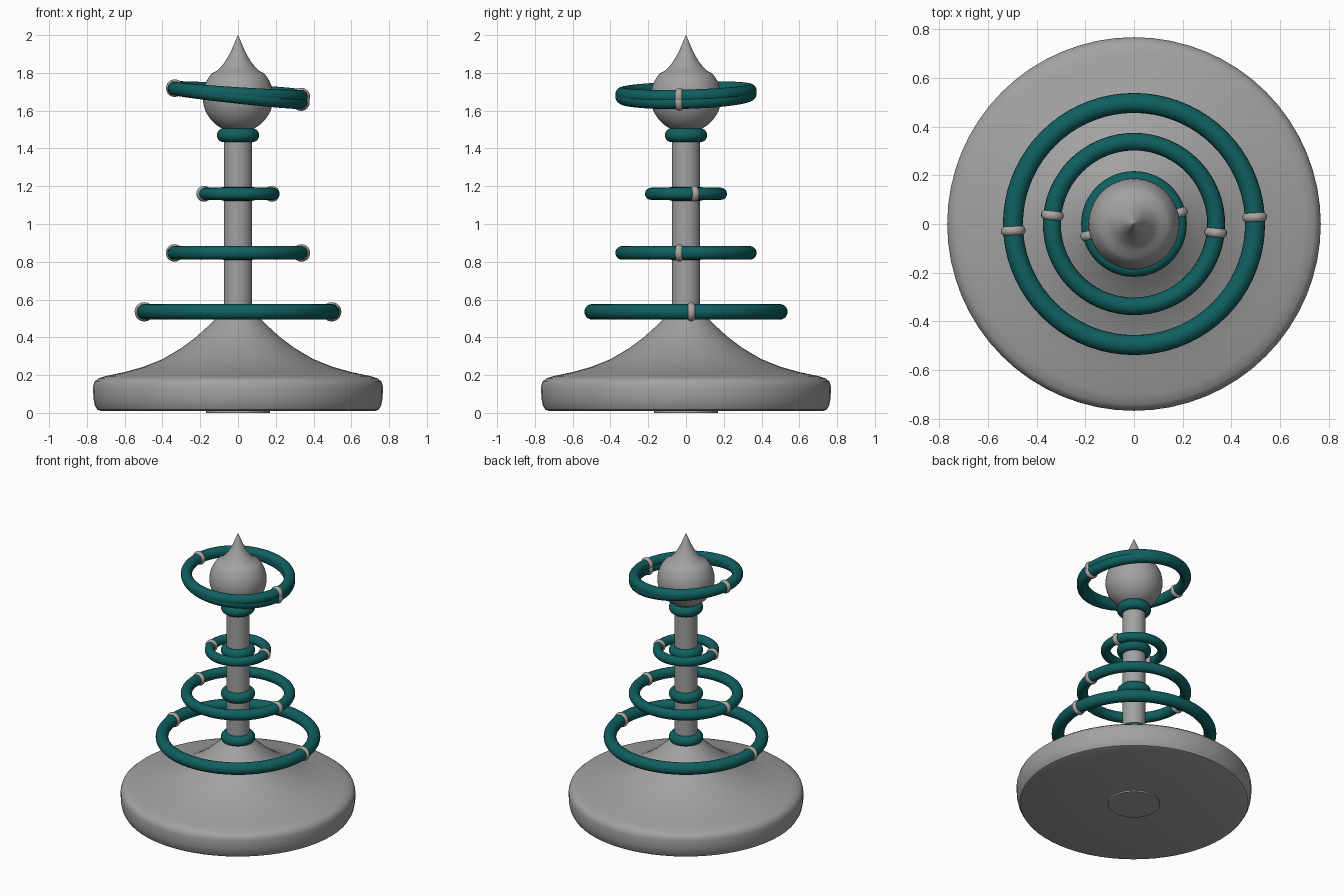
import bpy, math
from mathutils import Matrix, Vector

if "Cube" in bpy.data.objects:
    bpy.data.objects.remove(bpy.data.objects["Cube"])


def material(name, rgb):
    m = bpy.data.materials.new(name)
    m.diffuse_color = (*rgb, 1)
    m.use_nodes = True
    m.node_tree.nodes["Principled BSDF"].inputs["Base Color"].default_value = m.diffuse_color
    return m


GREY = material("grey metal", (0.36, 0.36, 0.36))
TEAL = material("dark teal", (0.005, 0.115, 0.115))
CLIP = material("warm light grey", (0.40, 0.375, 0.36))


def finish(obj, name, mat, angle=40):
    obj.name = name
    obj.data.materials.append(mat)
    bpy.ops.object.select_all(action='DESELECT')
    obj.select_set(True)
    bpy.context.view_layer.objects.active = obj
    bpy.ops.object.shade_smooth_by_angle(angle=math.radians(angle))
    return obj


def lathe(name, profile, mat, n=64):
    """Turned part from (radius, height) points."""
    verts, faces = [], []
    for r, z in profile:
        for i in range(n):
            a = 2 * math.pi * i / n
            verts.append((r * math.cos(a), r * math.sin(a), z))
    for k in range(len(profile) - 1):
        for i in range(n):
            j = (i + 1) % n
            faces.append((k * n + i, k * n + j, (k + 1) * n + j, (k + 1) * n + i))
    faces.append(tuple(reversed(range(n))))
    faces.append(tuple(range(len(verts) - n, len(verts))))
    me = bpy.data.meshes.new(name)
    me.from_pydata(verts, [], faces)
    obj = bpy.data.objects.new(name, me)
    bpy.context.collection.objects.link(obj)
    return finish(obj, name, mat)


def torus(name, major, minor, matrix, mat, n=72, m=20):
    bpy.ops.mesh.primitive_torus_add(major_radius=major, minor_radius=minor,
                                     major_segments=n, minor_segments=m)
    obj = bpy.context.object
    obj.matrix_world = matrix
    return finish(obj, name, mat)


def hoop(name, major, minor, matrix, clip_angle):
    """Ring with two opposite clips wrapped round its tube."""
    torus(name, major, minor, matrix, TEAL)
    for k in range(2):
        a = math.radians(clip_angle) + k * math.pi
        place = (matrix @ Matrix.Rotation(a, 4, 'Z')
                 @ Matrix.Translation((major, 0, 0)) @ Matrix.Rotation(math.pi / 2, 4, 'X'))
        torus(f"{name}_clip_{k + 1}", minor - 0.012, 0.022, place, CLIP, 28, 14)


# Flared base
lathe("base", [(0.17, 0), (0.17, 0.01), (0.725, 0.01), (0.745, 0.017), (0.758, 0.04),
               (0.766, 0.08), (0.767, 0.14), (0.76, 0.165), (0.74, 0.182), (0.70, 0.195),
               (0.60, 0.216), (0.50, 0.244), (0.40, 0.284), (0.30, 0.343), (0.22, 0.403),
               (0.16, 0.458), (0.115, 0.503), (0.075, 0.545)], GREY)

# Central post
lathe("post", [(0.075, 0.5), (0.075, 1.52)], GREY)

# Ball with pointed finial
ball = [(0.187 * math.sin(t), 1.672 - 0.187 * math.cos(t))
        for t in [math.radians(4 + 8 * i) for i in range(17)]]
lathe("ball_finial", ball + [(0.113, 1.81), (0.088, 1.835), (0.068, 1.86), (0.05, 1.89),
                             (0.033, 1.925), (0.015, 1.967), (0.001, 2.0)], GREY)

# Collars on the post
for i, z in enumerate((0.535, 0.847, 1.16, 1.47)):
    torus(f"collar_{i + 1}", 0.075, 0.037, Matrix.Translation((0, 0, z)), TEAL)

# Level hoops
for name, R, r, z, a in (("large_hoop", 0.497, 0.041, 0.535, 3.2),
                         ("middle_hoop", 0.338, 0.036, 0.847, -6),
                         ("small_hoop", 0.185, 0.032, 1.16, 14)):
    hoop(name, R, r, Matrix.Translation((0, 0, z)), a)

# Two nearly overlapping tilted hoops around the ball
for name, z, tilt in (("upper_tilted_hoop", 1.697, 3.6), ("lower_tilted_hoop", 1.682, 6.2)):
    hoop(name, 0.338, 0.036, Matrix.Translation((0, 0, z))
         @ Matrix.Rotation(math.radians(tilt), 4, 'Y')
         @ Matrix.Rotation(math.radians(1.5), 4, 'X'), -6)
